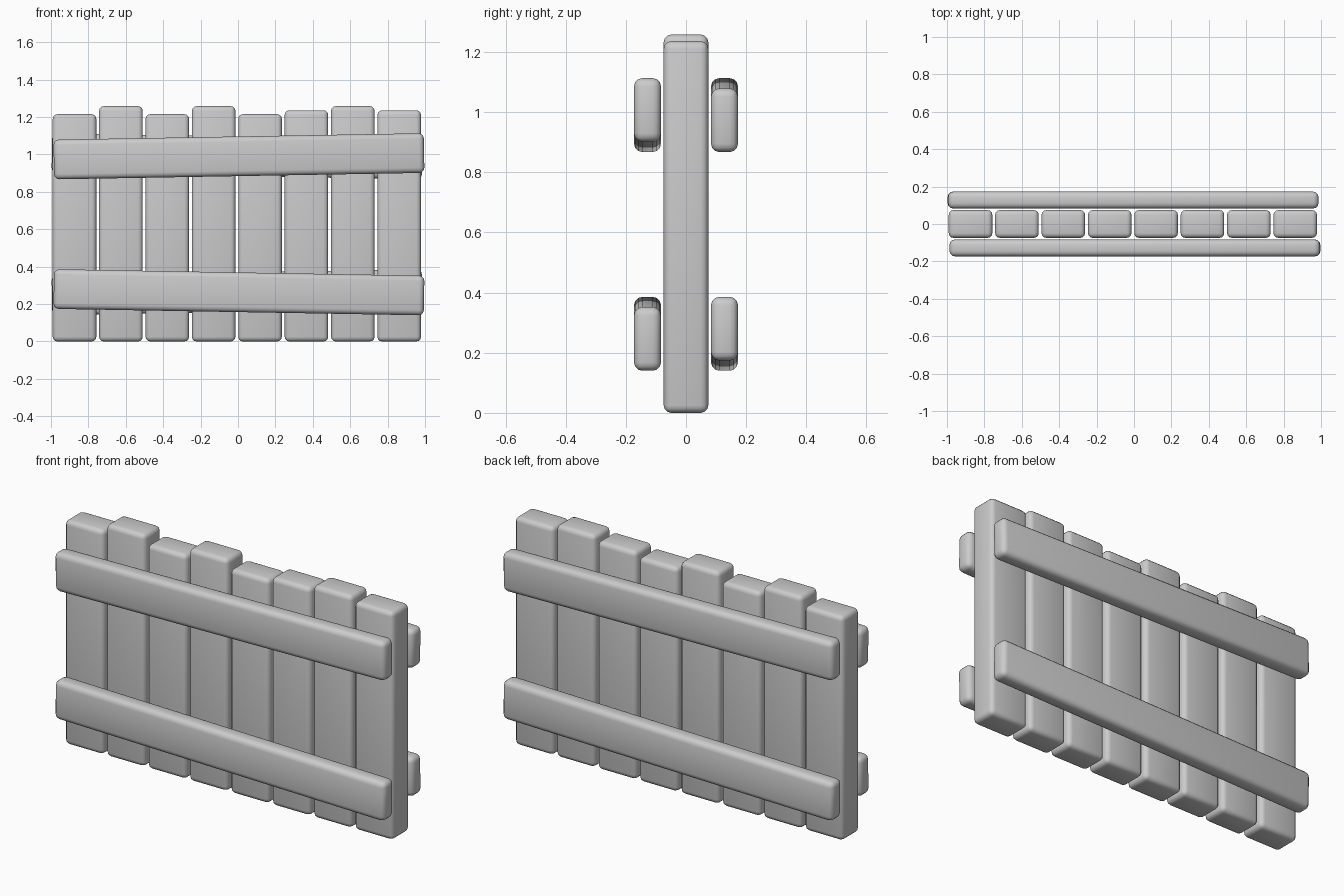
import bpy, math
from mathutils import Matrix

cube = bpy.data.objects.get("Cube")
if cube:
    bpy.data.objects.remove(cube, do_unlink=True)

grey = bpy.data.materials.new("plain grey")
grey.use_nodes = True
COLOUR = (0.6, 0.6, 0.6, 1)
grey.diffuse_color = COLOUR
grey.node_tree.nodes["Principled BSDF"].inputs["Base Color"].default_value = COLOUR


def board(name, size, centre, tilt=0.0, radius=0.025):
    """Rounded wooden board, tilted about the y axis."""
    bpy.ops.mesh.primitive_cube_add(size=1)
    ob = bpy.context.object
    ob.name = name
    ob.data.transform(Matrix.Diagonal((*size, 1)))
    ob.location = centre
    ob.rotation_euler.y = tilt
    ob.data.materials.append(grey)
    bevel = ob.modifiers.new("rounded edges", 'BEVEL')
    bevel.width = radius
    bevel.segments = 3
    bpy.ops.object.modifier_apply(modifier=bevel.name)
    bpy.ops.object.shade_smooth_by_angle(angle=math.radians(40))
    return ob


# Upright planks of uneven height
heights = [1.215, 1.258, 1.215, 1.258, 1.215, 1.236, 1.258, 1.236]
for i, h in enumerate(heights):
    board(f"plank_{i + 1}", (0.233, 0.148, h), (-0.874 + 0.248 * i, 0, h / 2))

# Slanted rails; the back pair mirrors the slant of the front pair
TILT = 0.0175
for side, s in (("front", 1), ("back", -1)):
    for level, z, t in (("upper", 0.99, -TILT), ("lower", 0.263, TILT)):
        board(f"{side}_{level}_rail", (1.98, 0.09, 0.212),
              (0.005 * s, -0.128 * s, z), t * s, 0.028)
